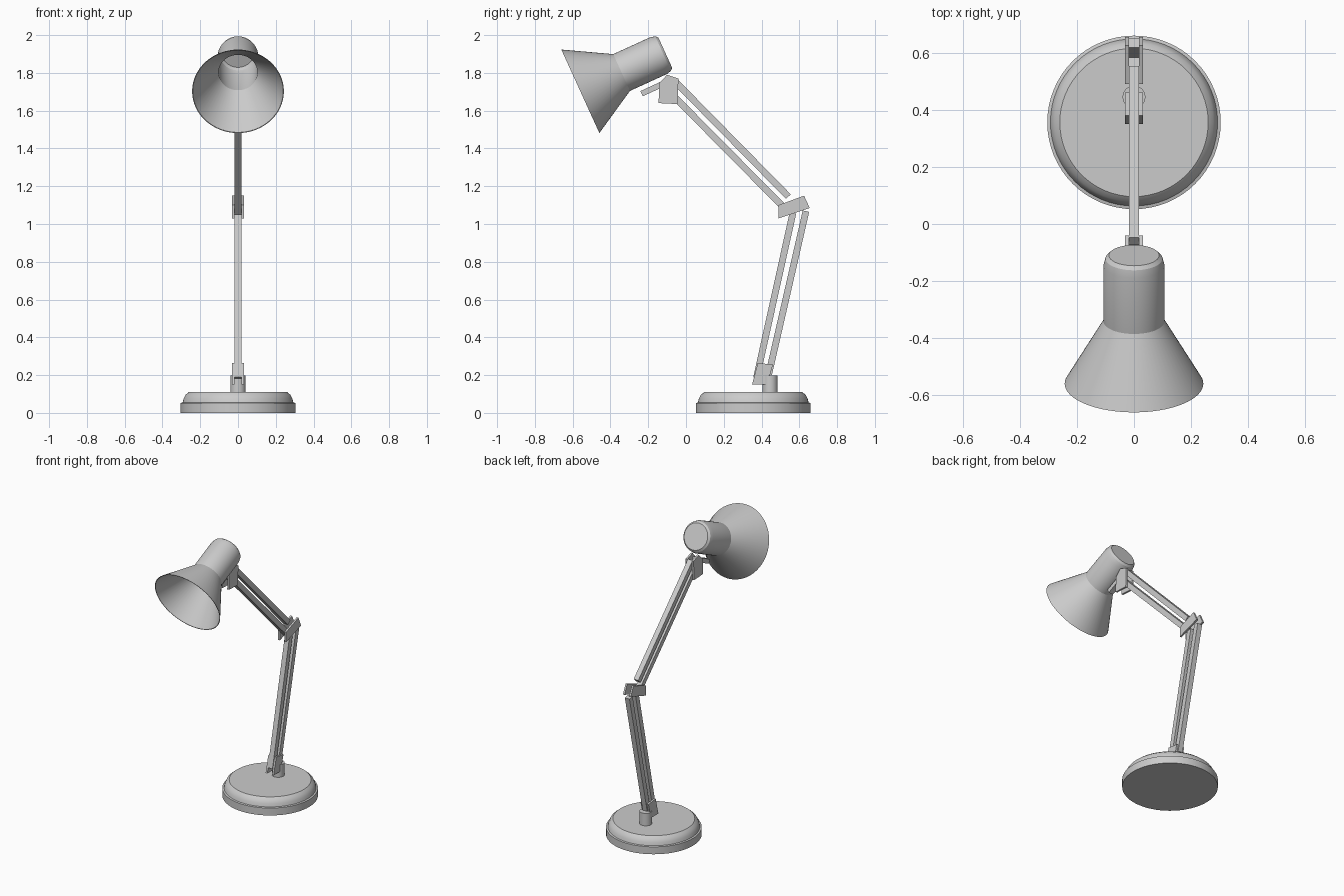
import bpy
import bmesh
import math
from mathutils import Vector

cube = bpy.data.objects.get("Cube")
if cube:
    bpy.data.objects.remove(cube, do_unlink=True)

grey = bpy.data.materials.new("light_grey")
grey.use_nodes = True
colour = (0.6, 0.6, 0.6, 1)
grey.diffuse_color = colour
grey.node_tree.nodes["Principled BSDF"].inputs["Base Color"].default_value = colour


def finish(name, bm):
    """Turn a bmesh into a named grey object."""
    bmesh.ops.recalc_face_normals(bm, faces=bm.faces)
    mesh = bpy.data.meshes.new(name)
    bm.to_mesh(mesh)
    bm.free()
    mesh.materials.append(grey)
    obj = bpy.data.objects.new(name, mesh)
    bpy.context.collection.objects.link(obj)
    return obj


def lathe(name, profile, location, tilt=0, segments=64):
    """Spin a (radius, height) profile around local z, smooth with sharp edges."""
    bm = bmesh.new()
    verts = [bm.verts.new((r, 0, h)) for r, h in profile]
    edges = [bm.edges.new(pair) for pair in zip(verts, verts[1:])]
    bmesh.ops.spin(bm, geom=verts + edges, cent=(0, 0, 0), axis=(0, 0, 1),
                   angle=math.tau, steps=segments, use_merge=True)
    bmesh.ops.remove_doubles(bm, verts=bm.verts, dist=0.0001)
    obj = finish(name, bm)
    obj.location = location
    obj.rotation_euler.x = tilt
    bpy.ops.object.select_all(action="DESELECT")
    obj.select_set(True)
    bpy.context.view_layer.objects.active = obj
    bpy.ops.object.shade_smooth_by_angle(angle=math.radians(28))
    return obj


def prism(name, outline, x0, x1):
    """Extrude a (y, z) outline between two x positions."""
    bm = bmesh.new()
    face = bm.faces.new([bm.verts.new((x0, y, z)) for y, z in outline])
    ext = bmesh.ops.extrude_face_region(bm, geom=[face])
    moved = [v for v in ext["geom"] if isinstance(v, bmesh.types.BMVert)]
    bmesh.ops.translate(bm, verts=moved, vec=(x1 - x0, 0, 0))
    return finish(name, bm)


HALF = 0.018   # half the bar thickness
OUTER = 0.031  # outer face of the bracket plates


def bar(name, start, end, width=0.035):
    """Square bar between two (y, z) points."""
    a, b = Vector(start), Vector(end)
    d = (b - a).normalized()
    n = Vector((-d.y, d.x)) * width / 2
    return prism(name, [a - n, b - n, b + n, a + n], -HALF, HALF)


def bracket(name, outline):
    """Pair of side plates holding the bars."""
    obj = prism(name, outline, HALF, OUTER)
    obj.modifiers.new("Mirror", "MIRROR")
    return obj


# Weighted base and post
lathe("base", [(0, 0), (0.304, 0), (0.304, 0.052), (0.293, 0.055), (0.288, 0.075),
               (0.278, 0.095), (0.26, 0.11), (0, 0.11)], (0, 0.356, 0))
lathe("post", [(0, 0.1), (0.04, 0.1), (0.04, 0.197), (0, 0.197)], (0, 0.445, 0),
      segments=32)

# Lower arm
bracket("lower_bracket", [(0.35, 0.15), (0.43, 0.15), (0.46, 0.255), (0.38, 0.265)])
bar("lower_arm_front", (0.373, 0.185), (0.566, 1.058))
bar("lower_arm_back", (0.438, 0.205), (0.635, 1.068))

# Upper arm
bracket("elbow_bracket", [(0.49, 1.03), (0.655, 1.085), (0.625, 1.15), (0.49, 1.1)])
bar("upper_arm_top", (0.542, 1.145), (-0.06, 1.757))
bar("upper_arm_bottom", (0.542, 1.063), (-0.085, 1.697))

# Lamp head mount
bracket("head_bracket", [(-0.145, 1.64), (-0.045, 1.635), (-0.04, 1.77),
                         (-0.1, 1.79), (-0.142, 1.745)])
bar("head_mount", (-0.235, 1.69), (-0.1, 1.752), 0.03)

# Hollow lamp head: outer skin from cap to rim, then back along the inside
outer = [(0, 0.254), (0.088, 0.254), (0.1, 0.242), (0.107, 0.215),
         (0.107, 0), (0.243, -0.24)]
inner = [(max(r - 0.004, 0), h - (0.004 if h > 0.2 else 0)) for r, h in outer]
lathe("lamp_shade", outer + inner[::-1], (0, -0.341, 1.802), math.radians(-65.5))
